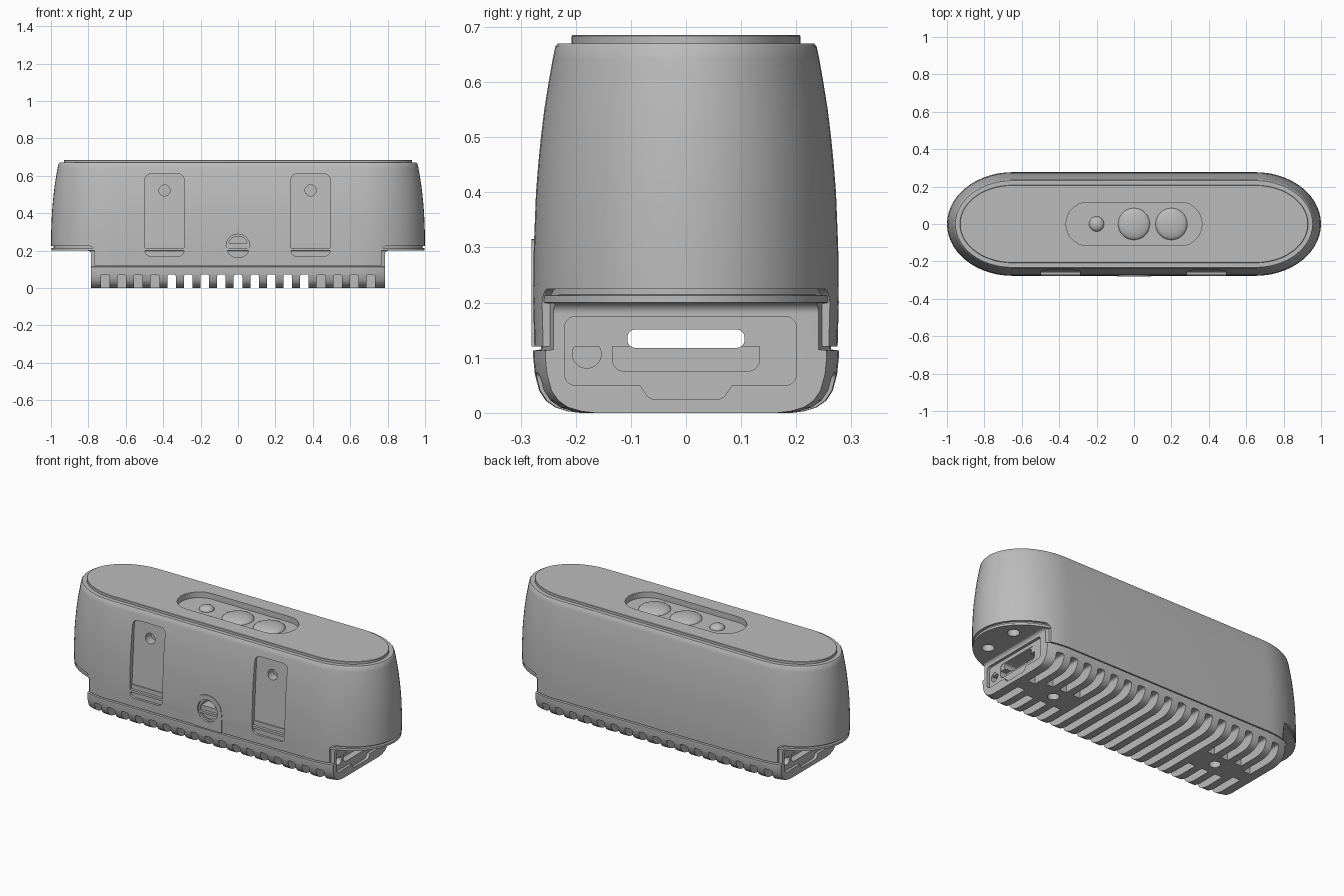
import bpy, bmesh
from math import sin, cos, pi

old = bpy.data.objects.get("Cube")
if old:
    bpy.data.objects.remove(old, do_unlink=True)

grey = bpy.data.materials.new("mid grey")
grey.use_nodes = True
grey.diffuse_color = (0.5, 0.5, 0.5, 1)
grey.node_tree.nodes["Principled BSDF"].inputs["Base Color"].default_value = (0.5, 0.5, 0.5, 1)

STRAIGHT, END, HALF_Y = 0.65, 0.35, 0.277   # plan outline of the body


def loft(name, rings):
    """Stack long oval rings given as (height, inset) and cap both ends."""
    bm = bmesh.new()
    loops = []
    n = 28
    for z, inset in rings:
        loop = []
        for side in (1, -1):
            for i in range(n + 1):
                a = -pi / 2 + pi * i / n
                loop.append(bm.verts.new((side * (STRAIGHT + (END - inset) * cos(a)),
                                          side * (HALF_Y - inset) * sin(a), z)))
        loops.append(loop)
    for low, high in zip(loops, loops[1:]):
        for i in range(len(low)):
            j = (i + 1) % len(low)
            bm.faces.new((low[i], low[j], high[j], high[i]))
    bm.faces.new(loops[0][::-1])
    bm.faces.new(loops[-1])
    return finish(name, bm)


def prism(name, pts, axis, a, b):
    """Extrude a 2D outline along one axis from a to b."""
    place = {"x": lambda u, v, w: (w, u, v),
             "y": lambda u, v, w: (u, w, v),
             "z": lambda u, v, w: (u, v, w)}[axis]
    bm = bmesh.new()
    start = [bm.verts.new(place(u, v, a)) for u, v in pts]
    stop = [bm.verts.new(place(u, v, b)) for u, v in pts]
    for i in range(len(pts)):
        j = (i + 1) % len(pts)
        bm.faces.new((start[i], start[j], stop[j], stop[i]))
    bm.faces.new(start[::-1])
    bm.faces.new(stop)
    return finish(name, bm)


def finish(name, bm):
    bmesh.ops.recalc_face_normals(bm, faces=bm.faces)
    mesh = bpy.data.meshes.new(name)
    bm.to_mesh(mesh)
    bm.free()
    mesh.materials.append(grey)
    ob = bpy.data.objects.new(name, mesh)
    bpy.context.collection.objects.link(ob)
    return ob


def rounded(u0, u1, v0, v1, r, n=8):
    """Rounded rectangle outline."""
    pts = []
    corners = ((u1 - r, v1 - r), (u0 + r, v1 - r), (u0 + r, v0 + r), (u1 - r, v0 + r))
    for q, (cu, cv) in enumerate(corners):
        for i in range(n + 1):
            a = pi / 2 * (q + i / n)
            pts.append((cu + r * cos(a), cv + r * sin(a)))
    return pts


def circle(u, v, r, n=32):
    return [(u + r * cos(2 * pi * i / n), v + r * sin(2 * pi * i / n)) for i in range(n)]


def cut(cutter, *targets):
    """Subtract the cutter from each target, then discard it."""
    cutter.hide_render = True
    for ob in targets:
        mod = ob.modifiers.new("cut", "BOOLEAN")
        mod.operation = "DIFFERENCE"
        mod.solver = "EXACT"
        mod.object = cutter
        bpy.context.view_layer.objects.active = ob
        bpy.ops.object.modifier_apply(modifier=mod.name)
    bpy.data.objects.remove(cutter, do_unlink=True)


# Main bodies
shell = loft("outer_shell", [(0.12, 0.002), (0.2, 0), (0.3, 0.001), (0.4, 0.005), (0.45, 0.009),
                             (0.5, 0.014), (0.55, 0.02), (0.6, 0.028), (0.64, 0.035),
                             (0.664, 0.04), (0.67, 0.045)])
base = loft("finned_base", [(0, 0.085), (0.003, 0.062), (0.01, 0.04), (0.022, 0.023), (0.04, 0.011),
                            (0.07, 0.003), (0.1, 0), (0.113, 0), (0.115, 0.014), (0.198, 0.014),
                            (0.2, 0.003), (0.213, 0.003), (0.215, 0.014), (0.24, 0.014)])
plate = loft("top_plate", [(0.62, 0.069), (0.683, 0.069), (0.685, 0.071)])

# Arched port surround on the front
arch = [(0.09 * cos(pi * i / 24), 0.225 + 0.09 * sin(pi * i / 24)) for i in range(25)]
surround = prism("port_surround", arch + [(-0.09, 0.12), (0.09, 0.12)], "y", -0.28, -0.2)

# Stepped ends under the overhanging wings
for s in (1, -1):
    for ob, x, z, r in ((shell, 0.767, 0.225, 0.03), (base, 0.785, 0.2, 0.02)):
        u0, u1 = sorted((s * x, s * 1.4))
        cut(prism("cutter", rounded(u0, u1, -0.3, z, r), "y", -0.5, 0.5), ob)

# Cooling slots across the underside, interrupted by two screw bosses
for i in range(-8, 9):
    x = i * 0.0888
    outline = rounded(x - 0.023, x + 0.023, -0.1, 0.073, 0.012, 4)
    if abs(i) < 5:
        spans = [(-0.5, 0.5)]
    else:
        gap = 0.075 if abs(i) < 8 else 0.04
        spans = [(-0.5, -gap), (gap, 0.5)]
    for a, b in spans:
        cut(prism("cutter", outline, "y", a, b), base)

for s in (1, -1):
    # Screw holes in the bosses and wings
    cut(prism("cutter", circle(s * 0.533, 0, 0.03), "z", -0.1, 0.05), base)
    for y in (0.1, -0.1):
        cut(prism("cutter", circle(s * 0.88, y, 0.032), "z", 0.15, 0.26), base, shell)

    # Connector panel, window and round socket on each end
    def end_cut(pts, depth):
        cut(prism("cutter", [(s * y, z) for y, z in pts], "x", s * (0.785 - depth), s * 0.9), base)

    end_cut(rounded(-0.22, 0.2, 0.05, 0.175, 0.02), 0.016)
    end_cut([(-0.09, 0.06), (-0.07, 0.03), (-0.06, 0.025), (0.06, 0.025), (0.07, 0.03), (0.09, 0.06)], 0.016)
    end_cut(rounded(-0.133, 0.133, 0.076, 0.155, 0.02), 0.055)
    end_cut(circle(-0.18, 0.107, 0.026), 0.06)

# Clear passage between the two end windows
cut(prism("cutter", rounded(-0.106, 0.106, 0.118, 0.151, 0.014), "x", -0.9, 0.9), base, shell)

# Recessed front panels with a hole each
for x in (-0.393, 0.388):
    pocket = prism("cutter", rounded(x - 0.104, x + 0.104, 0.17, 0.61, 0.03), "y", -0.4, -0.248)
    for v in pocket.data.vertices:
        v.co.y += (v.co.z - 0.39) * 0.064
    cut(pocket, shell)
    cut(prism("cutter", circle(x, 0.522, 0.03), "y", -0.4, -0.19), shell)

# Round front port, stepped
for r, depth in ((0.063, -0.268), (0.052, -0.14)):
    cut(prism("cutter", circle(0, 0.225, r, 40), "y", -0.4, depth), surround, shell)

# Control recess in the top
FLOOR = 0.652
cut(prism("cutter", rounded(-0.363, 0.363, -0.116, 0.116, 0.115, 14), "z", FLOOR, 0.8), plate, shell)

# Low domed buttons on the recess floor
for name, x, r in (("small_button", -0.2, 0.04), ("middle_button", 0, 0.085), ("side_button", 0.2, 0.085)):
    bm = bmesh.new()
    bmesh.ops.create_uvsphere(bm, u_segments=32, v_segments=16, radius=1)
    for v in bm.verts:
        v.co = (x + v.co.x * r, v.co.y * r, FLOOR + v.co.z * 0.024)
    finish(name, bm)

# Smooth the curved faces, keep the hard edges
bpy.ops.object.select_all(action="DESELECT")
for ob in bpy.context.collection.objects:
    if ob.type == "MESH" and grey.name in ob.data.materials:
        ob.select_set(True)
        bpy.context.view_layer.objects.active = ob
bpy.ops.object.shade_smooth_by_angle(angle=0.5)
